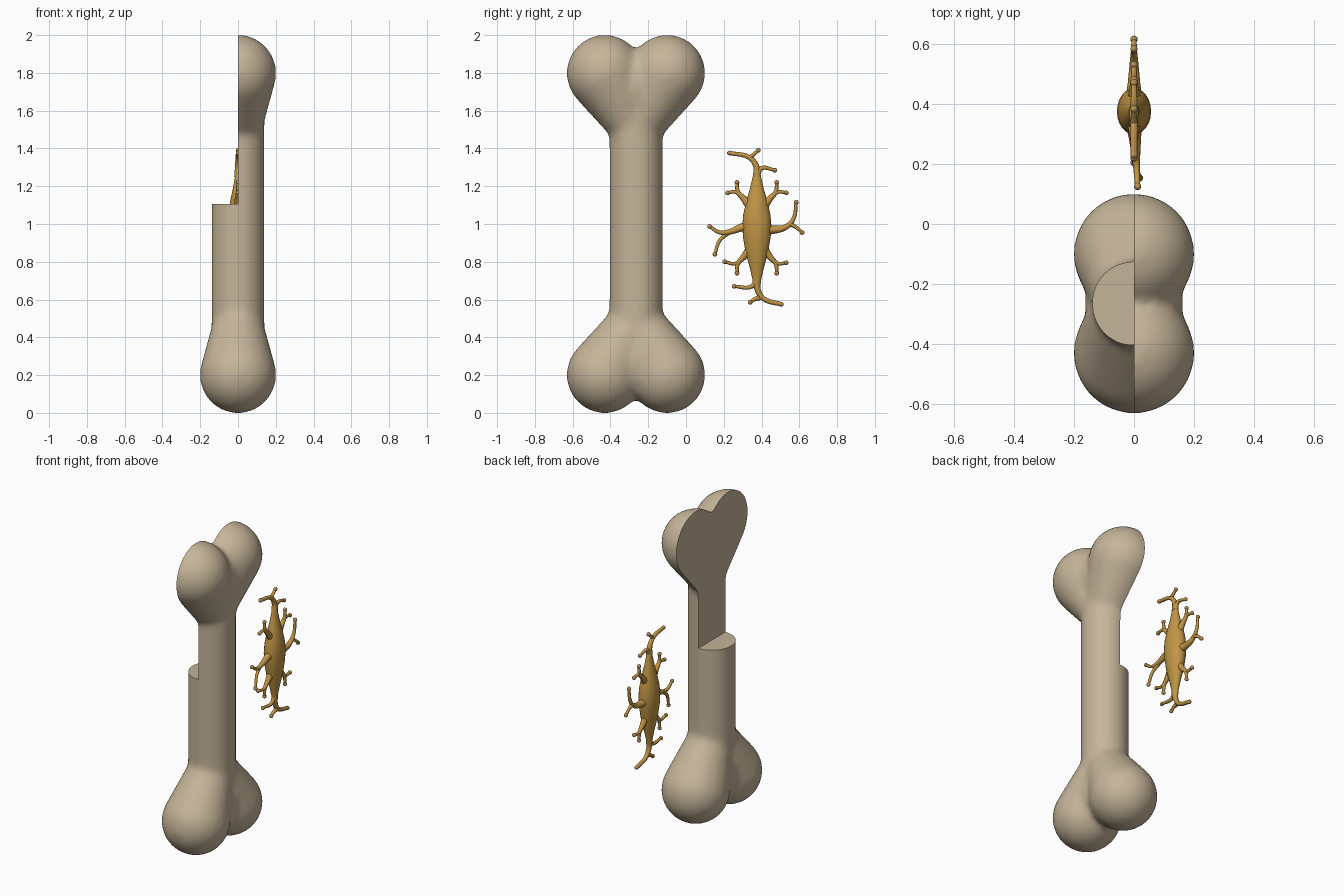
import bpy, bmesh, math
from mathutils import Matrix, Vector

if "Cube" in bpy.data.objects:
    bpy.data.objects.remove(bpy.data.objects["Cube"])

BONE_Y = -0.265          # bone axis
CELL_Y = 0.375           # cell axis


def material(name, rgb):
    m = bpy.data.materials.new(name)
    m.diffuse_color = (*rgb, 1)
    m.use_nodes = True
    m.node_tree.nodes["Principled BSDF"].inputs["Base Color"].default_value = m.diffuse_color
    return m


bone_mat = material("bone beige", (0.56, 0.46, 0.32))
gold_mat = material("cell gold", (0.53, 0.30, 0.06))
tip_mat = material("tip ochre", (0.47, 0.28, 0.09))


def add_object(name, bm, mat):
    bmesh.ops.recalc_face_normals(bm, faces=bm.faces)
    me = bpy.data.meshes.new(name)
    bm.to_mesh(me)
    bm.free()
    ob = bpy.data.objects.new(name, me)
    bpy.context.collection.objects.link(ob)
    me.materials.append(mat)
    return ob


def activate(ob):
    bpy.ops.object.select_all(action='DESELECT')
    ob.select_set(True)
    bpy.context.view_layer.objects.active = ob


def finish(ob, angle=40):
    activate(ob)
    bpy.ops.object.convert(target='MESH')
    bpy.ops.object.shade_smooth_by_angle(angle=math.radians(angle))


def ellipsoid(bm, centre, size, u=24, v=16):
    mat = Matrix.Translation(centre) @ Matrix.Diagonal((*size, 1))
    return bmesh.ops.create_uvsphere(bm, u_segments=u, v_segments=v, radius=1, matrix=mat)['verts']


def flared_lobe(bm, centre, ring_z):
    """Convex knob that tapers into an oval ring on the shaft."""
    tmp = bmesh.new()
    pts = [v.co.copy() for v in ellipsoid(tmp, centre, (0.203, 0.203, 0.203))]
    tmp.free()
    for i in range(24):
        a = math.tau * i / 24
        pts.append(Vector((0.12 * math.cos(a), BONE_Y + 0.14 * math.sin(a), ring_z)))
    verts = [bm.verts.new(p) for p in pts]
    bmesh.ops.convex_hull(bm, input=verts)
    bmesh.ops.delete(bm, geom=[v for v in verts if v.is_valid and not v.link_faces], context='VERTS')


# Bone: shaft, four knobs and the fillers between each pair
bm = bmesh.new()
bmesh.ops.create_cone(bm, cap_ends=True, segments=32, radius1=0.141, radius2=0.141, depth=1.4,
                      matrix=Matrix.Translation((0, BONE_Y, 1)))
for s in (-1, 1):
    for side in (-1, 1):
        flared_lobe(bm, (0, BONE_Y + side * 0.165, 1 + s * 0.799), 1 + s * 0.47)
    ellipsoid(bm, (0, BONE_Y, 1 + s * 0.73), (0.165, 0.15, 0.20))
bone = add_object("bone", bm, bone_mat)
rm = bone.modifiers.new("blend", 'REMESH')
rm.mode = 'VOXEL'
rm.voxel_size = 0.018
sm = bone.modifiers.new("soften", 'SMOOTH')
sm.factor = 0.5
sm.iterations = 10

# Cutaway of the upper left half
bm = bmesh.new()
bmesh.ops.create_cube(bm, size=1, matrix=Matrix.Translation((-0.5, BONE_Y, 1.105 + 0.75))
                      @ Matrix.Diagonal((1, 2, 1.5, 1)))
cutter = add_object("cutaway_cutter", bm, bone_mat)
cutter.hide_render = True
cut = bone.modifiers.new("cutaway", 'BOOLEAN')
cut.operation = 'DIFFERENCE'
cut.solver = 'EXACT'
cut.object = cutter
finish(bone)
bpy.data.objects.remove(cutter)

# Cell body: flattened spindle
profile = [(0.0, 0.66), (0.018, 0.665), (0.024, 0.71), (0.038, 0.77), (0.06, 0.85), (0.073, 0.93),
           (0.077, 0.99), (0.072, 1.05), (0.056, 1.12), (0.036, 1.19), (0.022, 1.25),
           (0.016, 1.29), (0.0, 1.295)]
bm = bmesh.new()
vs = [bm.verts.new((0, r, z)) for r, z in profile]
es = [bm.edges.new(p) for p in zip(vs, vs[1:])]
bmesh.ops.spin(bm, geom=vs + es, axis=(0, 0, 1), cent=(0, 0, 0), angle=math.tau, steps=24)
bmesh.ops.remove_doubles(bm, verts=bm.verts, dist=0.0005)
bmesh.ops.transform(bm, matrix=Matrix.Translation((0, CELL_Y, 0)) @ Matrix.Diagonal((0.74, 1, 1, 1)),
                    verts=bm.verts)
finish(add_object("cell_body", bm, gold_mat), 60)

# Cell branches: tapered tubes with rounded tips
curve = bpy.data.curves.new("cell_branches", 'CURVE')
curve.dimensions = '3D'
curve.bevel_depth = 1
curve.bevel_resolution = 2
curve.resolution_u = 5
curve.use_fill_caps = True
tips = bmesh.new()


def branch(*pts, r0=0.02, r1=0.0085, x=0.0):
    sp = curve.splines.new('BEZIER')
    sp.bezier_points.add(len(pts) - 1)
    for i, (p, (y, z)) in enumerate(zip(sp.bezier_points, pts)):
        t = i / (len(pts) - 1)
        p.co = (x * t, y, z)
        p.handle_left_type = p.handle_right_type = 'AUTO'
        p.radius = r1 + (r0 - r1) * (1 - t) ** 1.6
    ellipsoid(tips, (x, *pts[-1]), (0.0125, 0.0125, 0.0125), 10, 8)


# top and bottom forks
branch((0.375, 1.25), (0.37, 1.31), (0.335, 1.352), (0.23, 1.376), r1=0.011)
branch((0.335, 1.35), (0.36, 1.37), (0.383, 1.39), r0=0.012)
branch((0.375, 1.26), (0.40, 1.295), (0.47, 1.285), r0=0.018)
branch((0.375, 0.71), (0.38, 0.65), (0.41, 0.605), (0.505, 0.575), r1=0.012)
branch((0.39, 0.61), (0.36, 0.60), (0.34, 0.585), r0=0.014)
branch((0.375, 0.71), (0.35, 0.67), (0.255, 0.67), r0=0.018)
# long middle arms
branch((0.33, 0.99), (0.29, 0.98), (0.235, 0.96), (0.18, 0.955), (0.125, 0.987), r0=0.028, x=0.012)
branch((0.235, 0.96), (0.18, 0.915), (0.153, 0.84), r0=0.012, x=0.018)
branch((0.42, 0.97), (0.47, 0.97), (0.53, 0.985), (0.57, 1.03), (0.583, 1.115), r0=0.028)
branch((0.55, 1.0), (0.58, 0.985), (0.615, 0.955), r0=0.013)
# four short forked arms
for sy, sz in ((-1, 1), (1, 1), (-1, -1), (1, -1)):
    zc = 0.98

    def at(dy, dz):
        return CELL_Y + sy * dy, zc + sz * dz
    branch(at(0.035, 0.11), at(0.07, 0.155), at(0.10, 0.19), at(0.105, 0.24), r0=0.024)
    end = (0.155, 0.185) if (sy, sz) != (-1, -1) else (0.17, 0.18)
    branch(at(0.09, 0.178), at(0.115, 0.19), at(*end), r0=0.012)

branches = bpy.data.objects.new("cell_branches", curve)
bpy.context.collection.objects.link(branches)
curve.materials.append(gold_mat)
finish(branches, 70)
finish(add_object("branch_tips", tips, tip_mat), 60)
